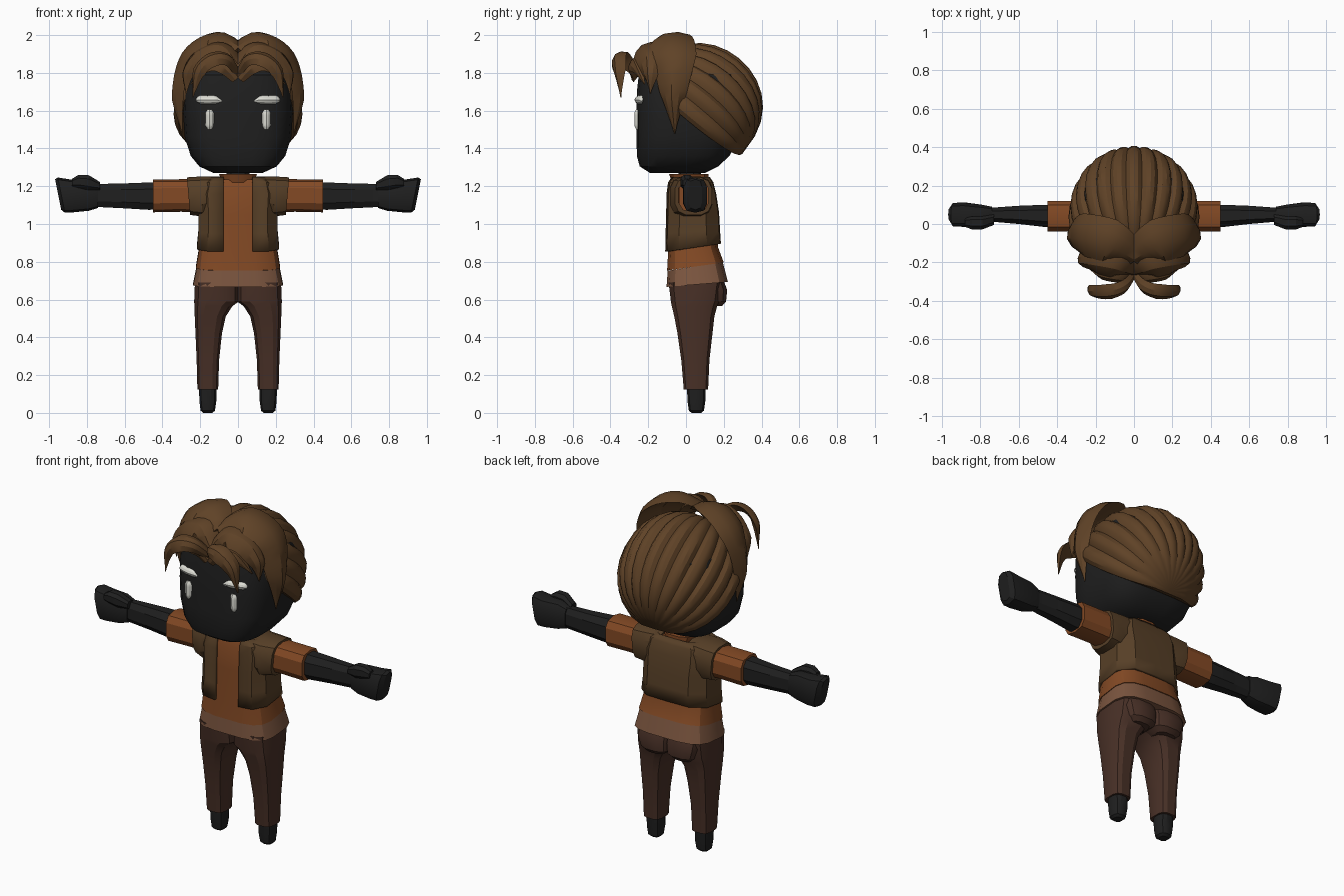
import bpy, bmesh, math
from mathutils import Vector


def material(name, rgb):
    m = bpy.data.materials.new(name)
    m.diffuse_color = (*rgb, 1)
    return m


BLACK = material("black skin", (0.014, 0.014, 0.014))
HAIR = material("brown hair", (0.115, 0.055, 0.02))
SHIRT = material("orange cloth", (0.23, 0.068, 0.018))
VEST = material("dark tan vest", (0.095, 0.05, 0.02))
BAND = material("light tan band", (0.20, 0.092, 0.05))
PANTS = material("dark brown pants", (0.066, 0.03, 0.02))
WHITE = material("off white", (0.72, 0.72, 0.66))


def skin_rings(name, rings, mat, closed=True, caps=True, mirror=False):
    """Join rings of points into a surface."""
    bm = bmesh.new()
    rows = [[bm.verts.new(p) for p in r] for r in rings]
    n = len(rows[0])
    for a, b in zip(rows, rows[1:]):
        for i in range(n if closed else n - 1):
            j = (i + 1) % n
            bm.faces.new((a[i], a[j], b[j], b[i]))
    if caps:
        bm.faces.new(rows[0])
        bm.faces.new(rows[-1])
    bmesh.ops.remove_doubles(bm, verts=bm.verts, dist=0.0005)
    bmesh.ops.recalc_face_normals(bm, faces=bm.faces)
    me = bpy.data.meshes.new(name)
    bm.to_mesh(me)
    bm.free()
    me.materials.append(mat)
    ob = bpy.data.objects.new(name, me)
    bpy.context.collection.objects.link(ob)
    if mirror:
        ob.modifiers.new("mirror", 'MIRROR').use_mirror_merge = False
    return ob


def loft(name, sections, mat, axis='z', n=12, e=3.0, tilt=0.0, **kw):
    """Sections are (position, u min, u max, v min, v max), rounded boxes."""
    unit = []
    for i in range(n):
        a = 2 * math.pi * (i + 0.5) / n
        c, s = math.cos(a), math.sin(a)
        unit.append((math.copysign(abs(c) ** (2 / e), c), math.copysign(abs(s) ** (2 / e), s)))
    mu = max(abs(p[0]) for p in unit)
    mv = max(abs(p[1]) for p in unit)
    rings = []
    for sec in sections:
        p, u0, u1, v0, v1 = sec[:5]
        t = sec[5] if len(sec) > 5 else tilt
        ring = []
        for cu, cv in unit:
            u = (u0 + u1) / 2 + (u1 - u0) / 2 * cu / mu
            dv = (v1 - v0) / 2 * cv / mv
            v = (v0 + v1) / 2 + dv
            ring.append((u, v, p + t * dv) if axis == 'z' else (p + t * dv, u, v))
        rings.append(ring)
    return skin_rings(name, rings, mat, **kw)


def lock(name, pts, widths, mat=HAIR, thick=0.025, center=(0, 0.0, 1.55), steps=5):
    """Tapered leaf-shaped strand along a smooth path, mirrored in x."""
    P = [Vector(p) for p in pts]
    P = [2 * P[0] - P[1]] + P + [2 * P[-1] - P[-2]]
    path = []
    for k in range(len(pts) - 1):
        a, b, c, d = P[k:k + 4]
        for s in range(steps + (k == len(pts) - 2)):
            t = s / steps
            q = 0.5 * (2 * b + (c - a) * t + (2 * a - 5 * b + 4 * c - d) * t * t
                       + (3 * b - a - 3 * c + d) * t ** 3)
            w = widths[k] + (widths[k + 1] - widths[k]) * t
            path.append((q, max(w, 0.003)))
    rings = []
    for i, (q, w) in enumerate(path):
        tan = path[min(i + 1, len(path) - 1)][0] - path[max(i - 1, 0)][0]
        out = q - Vector(center)
        side = tan.cross(out).normalized()
        nor = side.cross(tan).normalized()
        h = min(thick, w * 0.6)
        shape = ((-1, -0.4), (-0.55, 0.6), (0, 1), (0.55, 0.6), (1, -0.4), (0, -0.4))
        rings.append([q + side * w * x + nor * h * y for x, y in shape])
    return skin_rings(name, rings, mat, mirror=True)


# Head and neck
loft("head", [(1.27, -.13, .13, -.19, .10), (1.305, -.205, .205, -.245, .17),
              (1.36, -.25, .25, -.26, .23), (1.46, -.282, .282, -.262, .28),
              (1.58, -.29, .29, -.262, .30), (1.70, -.287, .287, -.26, .30),
              (1.79, -.26, .26, -.25, .27), (1.85, -.19, .19, -.19, .2),
              (1.88, -.1, .1, -.1, .12)], BLACK, n=24, e=3.3)
loft("neck", [(1.18, -.06, .06, -.04, .08), (1.3, -.06, .06, -.04, .08)], BLACK, n=10, e=2)

# Eyes: a lid bar and a tall pupil on each side
lock("eye_lid", [(.088, -.258, 1.65), (.12, -.259, 1.657), (.16, -.252, 1.657), (.205, -.238, 1.657), (.22, -.23, 1.65)],
     [.008, .023, .024, .022, .008], WHITE, .018, (.15, 0, 1.655), 3)
lock("eye_pupil", [(.15, -.258, 1.605), (.15, -.26, 1.585), (.15, -.26, 1.55), (.15, -.26, 1.52), (.15, -.257, 1.5)],
     [.012, .023, .023, .021, .01], WHITE, .018, (.15, 0, 1.55), 3)

# Back hair: half dome of ridged strands running from crown to nape
STRANDS, SUB, ROWS = 13, 4, 14
mid, along, up = Vector((0, .04, 1.585)), Vector((0, .77, -.64)), Vector((0, .64, .77))
rings = []
for r in range(ROWS + 1):
    a = math.pi * r / ROWS
    ring = []
    for k in range(STRANDS * SUB + 1):
        b = math.radians(-8) + math.radians(196) * k / (STRANDS * SUB)
        bump = 0.945 + 0.065 * abs(math.sin(math.pi * k / SUB)) ** 0.7
        rad = math.sin(a) ** 0.8 * bump
        ring.append(mid - along * .335 * math.cos(a) + Vector((1, 0, 0)) * .338 * rad * math.cos(b)
                    + up * .375 * rad * math.sin(b))
    rings.append(ring)
skin_rings("back_hair", rings, HAIR, caps=False)

# Front hair: locks parted in the middle
lock("side_lock", [(0, -.17, 1.91), (.13, -.10, 1.975), (.265, -.07, 1.89), (.315, -.07, 1.70), (.295, -.06, 1.48)],
     [.08, .13, .125, .075, 0], thick=.035)
lock("middle_lock", [(0, -.24, 1.82), (.09, -.22, 1.92), (.20, -.20, 1.89), (.265, -.19, 1.80), (.275, -.19, 1.69)],
     [.05, .085, .08, .05, 0], thick=.03)
lock("fringe_lock", [(.005, -.27, 1.77), (.07, -.275, 1.84), (.16, -.26, 1.845), (.25, -.22, 1.74)],
     [.03, .055, .05, 0])
lock("front_tuft", [(0, -.26, 1.80), (.06, -.335, 1.875), (.14, -.36, 1.875), (.21, -.355, 1.81), (.24, -.345, 1.67)],
     [.025, .045, .055, .045, 0])

# Shirt, collar and sleeves
loft("shirt", [(.775, -.222, .222, -.10, .20, .14), (.86, -.208, .208, -.095, .17, .12),
               (1.05, -.19, .19, -.09, .16, 0), (1.19, -.19, .19, -.085, .14, 0),
               (1.235, -.15, .15, -.07, .12, 0)], SHIRT, n=16, e=3.5)
loft("collar", [(1.22, -.085, .085, -.075, .12), (1.265, -.10, .10, -.09, .12)], SHIRT, e=2.5)
loft("sleeve", [(.17, -.04, .12, 1.06, 1.24), (.30, -.038, .12, 1.065, 1.237), (.45, -.038, .12, 1.062, 1.236)],
     SHIRT, 'x', 10, 3, mirror=True)

# Vest: open-fronted shell with shoulder caps
rings = []
for z, rx, y0, y1, t in ((.875, .218, -.11, .185, .14), (.96, .21, -.108, .18, .07), (1.06, .208, -.105, .175, 0),
                         (1.16, .215, -.103, .16, 0), (1.22, .20, -.095, .145, 0), (1.25, .15, -.075, .125, 0)):
    yc, h = (y0 + y1) / 2, (y1 - y0) / 2
    half = [(.078, y0), (max(rx * .75, .1), y0 + .01), (rx, yc - h * .5), (rx, yc + h * .5), (rx * .65, y1 - .005), (0, y1)]
    prof = half + [(-x, y) for x, y in half[-2::-1]]
    rings.append([(x, y, z + t * (y - yc)) for x, y in prof])
vest = skin_rings("vest", rings, VEST, closed=False, caps=False)
solid = vest.modifiers.new("thickness", 'SOLIDIFY')
solid.thickness = .018
loft("vest_shoulder", [(.09, -.085, .135, 1.10, 1.252), (.19, -.085, .14, 1.04, 1.252), (.262, -.058, .137, 1.048, 1.247, .09)],
     VEST, 'x', 12, 3, mirror=True)

# Arms, fists and thumbs
loft("arm", [(.40, -.015, .10, 1.08, 1.222), (.47, -.015, .10, 1.075, 1.22), (.60, .0, .095, 1.083, 1.215),
             (.74, .012, .085, 1.09, 1.212), (.80, .01, .09, 1.09, 1.21)], BLACK, 'x', 8, 2.6, mirror=True)
loft("fist", [(.74, .005, .09, 1.085, 1.215), (.79, -.01, .10, 1.07, 1.235), (.88, -.015, .112, 1.062, 1.236, .1),
              (.935, -.012, .11, 1.06, 1.246, .2), (.952, .015, .085, 1.075, 1.237, .2)],
     BLACK, 'x', 10, 3.2, mirror=True)
loft("thumb", [(.73, -.005, .05, 1.18, 1.222), (.79, -.028, .04, 1.18, 1.258),
               (.845, -.028, .04, 1.19, 1.26), (.88, -.015, .03, 1.195, 1.238)], BLACK, 'x', 8, 2.6, mirror=True)

# Waistband flaring out over the hips
loft("waistband", [(.68, -.238, .238, -.103, .222, .08), (.775, -.218, .218, -.097, .195, .15)],
     BAND, n=16, e=3.5)

# Trousers: legs meeting at the crotch, with a seat bulge behind
loft("trouser_leg", [(.125, .105, .215, -.012, .117), (.28, .10, .219, -.025, .124), (.42, .085, .225, -.045, .14),
                     (.51, .065, .229, -.062, .15), (.565, .03, .231, -.075, .165),
                     (.59, -.005, .232, -.08, .175), (.69, -.005, .228, -.092, .19)],
     PANTS, n=12, e=3.2, mirror=True)
loft("trouser_seat", [(.565, .03, .15, .08, .19), (.59, -.005, .18, .04, .212), (.65, -.01, .20, .02, .218),
                      (.70, -.01, .20, .02, .20)], PANTS, n=12, e=2.8, mirror=True)

# Feet
loft("foot", [(0, .135, .185, .03, .08), (.012, .122, .198, .015, .095), (.06, .115, .204, .008, .102),
              (.14, .113, .207, .005, .105)], BLACK, n=12, e=2.6, mirror=True)

# Smooth shading with crisp edges
bpy.ops.object.select_all(action='SELECT')
bpy.context.view_layer.objects.active = vest
bpy.ops.object.shade_smooth_by_angle(angle=math.radians(28))
